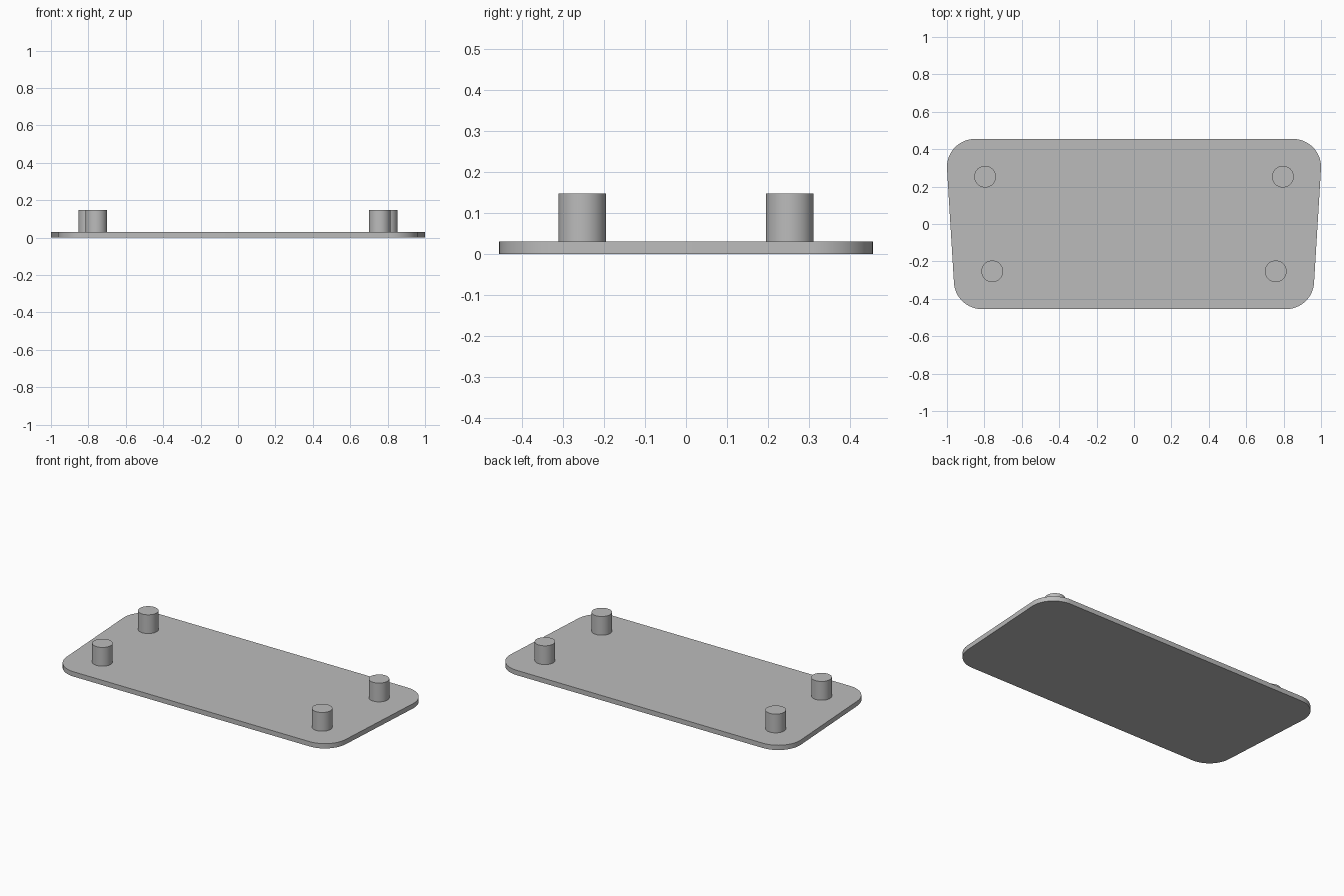
import bpy
import bmesh
import math

if "Cube" in bpy.data.objects:
    bpy.data.objects.remove(bpy.data.objects["Cube"])

PLATE_T = 0.03      # plate thickness
TOP = 0.147         # height of the pegs
HALF_Y = 0.455
R = 0.15            # plate corner radius

grey = bpy.data.materials.new("plain grey")
grey.diffuse_color = (0.5, 0.5, 0.5, 1)
grey.use_nodes = True
grey.node_tree.nodes["Principled BSDF"].inputs["Base Color"].default_value = grey.diffuse_color


def finish(name, bm):
    bmesh.ops.recalc_face_normals(bm, faces=bm.faces)
    mesh = bpy.data.meshes.new(name)
    bm.to_mesh(mesh)
    bm.free()
    mesh.materials.append(grey)
    obj = bpy.data.objects.new(name, mesh)
    bpy.context.collection.objects.link(obj)
    bpy.ops.object.select_all(action='DESELECT')
    obj.select_set(True)
    bpy.context.view_layer.objects.active = obj
    bpy.ops.object.shade_smooth_by_angle(angle=math.radians(30))
    return obj


def prism(name, outline, z0, z1):
    bm = bmesh.new()
    face = bm.faces.new([bm.verts.new((x, y, z0)) for x, y in outline])
    ext = bmesh.ops.extrude_face_region(bm, geom=[face], use_keep_orig=True)
    top = [v for v in ext["geom"] if isinstance(v, bmesh.types.BMVert)]
    bmesh.ops.translate(bm, verts=top, vec=(0, 0, z1 - z0))
    return finish(name, bm)


def arc(cx, cy, r, a0, a1, n):
    return [(cx + r * math.cos(a0 + (a1 - a0) * i / n),
             cy + r * math.sin(a0 + (a1 - a0) * i / n)) for i in range(n + 1)]


# Tapered plate with rounded corners, wider at the back
cy = HALF_Y - R
back_x, front_x = 0.85, 0.813
tilt = math.atan2(back_x - front_x, 2 * cy)
right = (arc(front_x, -cy, R, -math.pi / 2, -tilt, 16)
         + arc(back_x, cy, R, -tilt, math.pi / 2, 16))
left = [(-x, y) for x, y in reversed(right)]
prism("base_plate", right + left, 0, PLATE_T)

# Four round pegs standing on the plate
for side, sx in (("left", -1), ("right", 1)):
    for end, x, y in (("front", 0.758, -0.253), ("back", 0.796, 0.253)):
        circle = arc(sx * x, y, 0.058, 0, 2 * math.pi, 48)[:-1]
        prism(f"{end}_{side}_peg", circle, PLATE_T, TOP)
